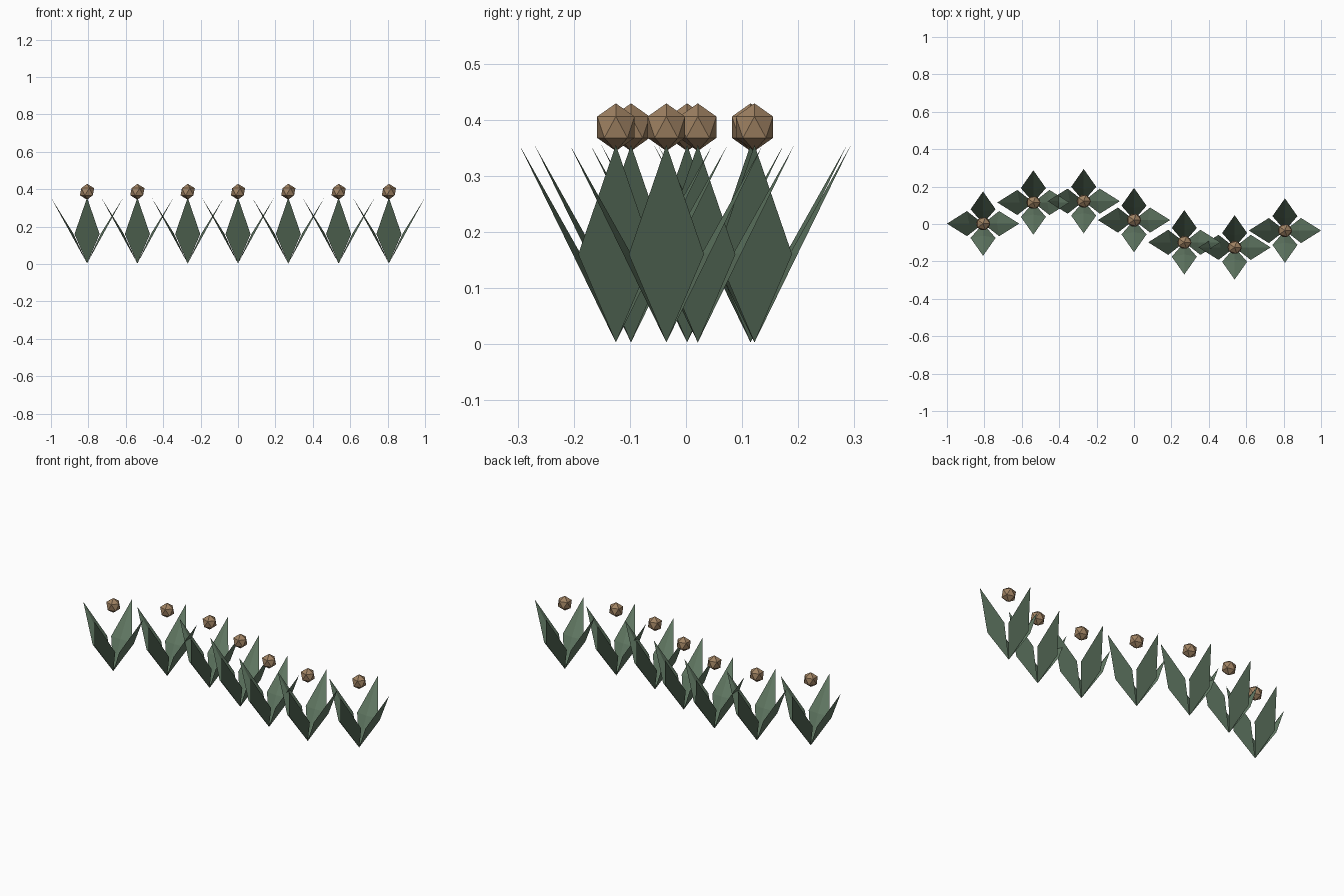
import bpy, bmesh, math
from mathutils import Vector

if "Cube" in bpy.data.objects:
    bpy.data.objects.remove(bpy.data.objects["Cube"])


def material(name, rgb):
    m = bpy.data.materials.new(name)
    m.diffuse_color = (*rgb, 1)
    m.use_nodes = True
    m.node_tree.nodes["Principled BSDF"].inputs["Base Color"].default_value = m.diffuse_color
    return m


green = material("leaf green", (0.127, 0.200, 0.133))
brown = material("bud brown", (0.352, 0.226, 0.125))


def finish(bm, name, mat, loc):
    bmesh.ops.recalc_face_normals(bm, faces=bm.faces)
    me = bpy.data.meshes.new(name)
    bm.to_mesh(me)
    bm.free()
    me.materials.append(mat)
    ob = bpy.data.objects.new(name, me)
    ob.location = loc
    bpy.context.collection.objects.link(ob)
    return ob


def add_leaf(bm, angle, reach):
    """Thin diamond blade: flat outside, shallow ridge inside."""
    out = Vector((round(math.cos(angle)), round(math.sin(angle)), 0))
    side = Vector((-out.y, out.x, 0))
    z0, zm, z1 = 0.003, 0.16, 0.355
    rm = reach * (zm - z0) / (z1 - z0)

    def v(r, s, z):
        return bm.verts.new(out * r + side * s + Vector((0, 0, z)))

    base, tip = v(0, 0, z0), v(reach, 0, z1)
    left, right = v(rm, 0.067, zm), v(rm, -0.067, zm)
    ridge = v(rm - 0.012, 0, zm + 0.004)
    bm.faces.new((base, right, tip, left))
    for a, b in ((base, left), (left, tip), (tip, right), (right, base)):
        bm.faces.new((a, b, ridge))


# Seven plants along a wavy row
ROW_Y = (0.002, 0.115, 0.122, 0.021, -0.098, -0.125, -0.035)
for i, y in enumerate(ROW_Y):
    x = (i - 3) * 0.269
    # four leaves
    bm = bmesh.new()
    for k in range(4):
        add_leaf(bm, k * math.pi / 2, 0.193 if k % 2 == 0 else 0.172)
    finish(bm, f"leaves_{i + 1}", green, (x, y, 0))
    # floating faceted bud
    bm = bmesh.new()
    bmesh.ops.create_icosphere(bm, subdivisions=1, radius=0.0425)
    bmesh.ops.scale(bm, vec=(1, 0.92, 1), verts=bm.verts)
    finish(bm, f"bud_{i + 1}", brown, (x, y, 0.3865))
